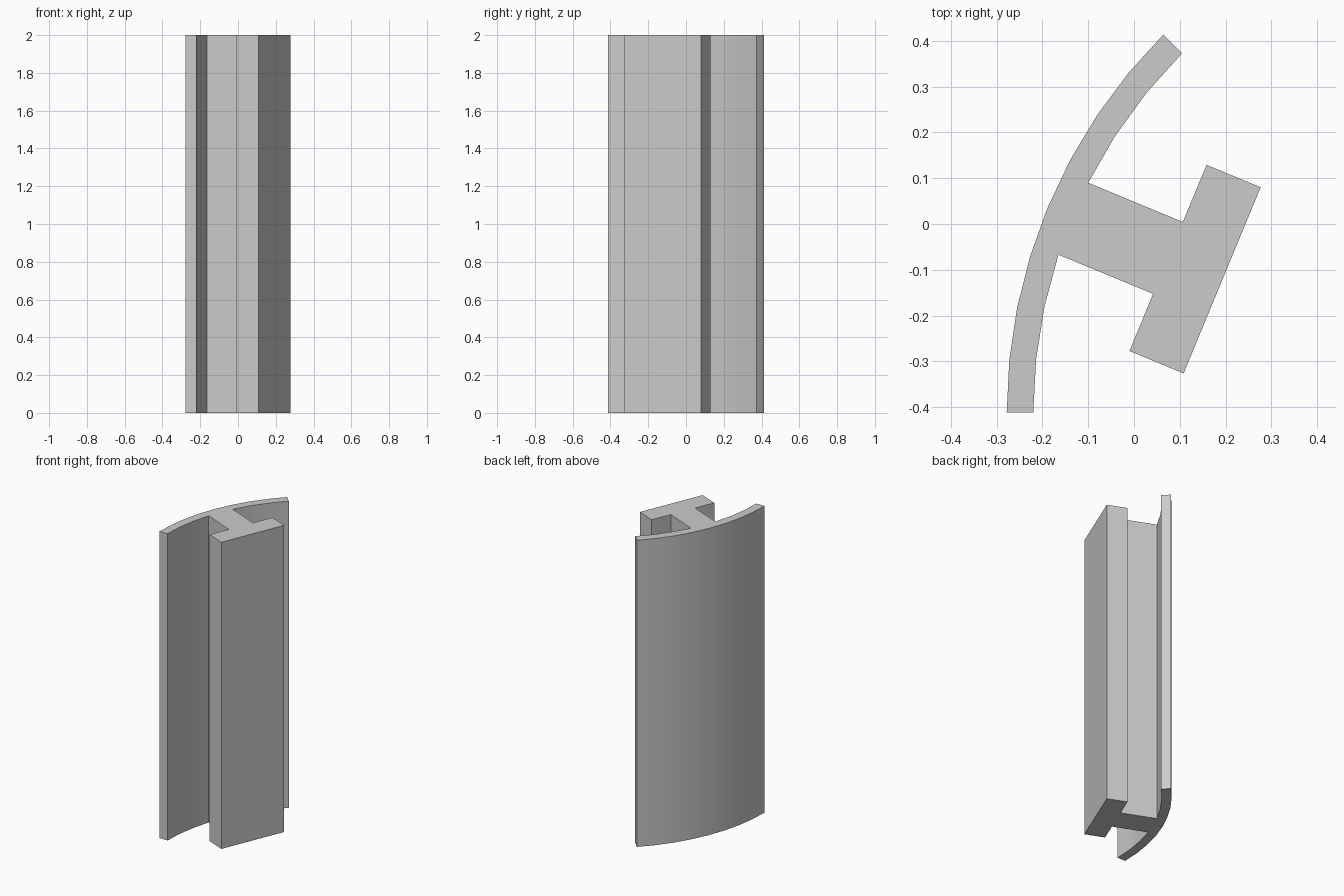
import bpy, bmesh
from math import sin, cos, asin, radians
from mathutils import Vector

cube = bpy.data.objects.get("Cube")
if cube:
    bpy.data.objects.remove(cube, do_unlink=True)

HEIGHT = 2.0
CENTRE = Vector((0.89, -0.412))      # centre of the curved flange
R_OUT, R_IN = 1.168, 1.11
SWEEP = radians(45)
MID = SWEEP / 2                      # direction of the web
WEB_HALF, HEAD_HALF = 0.085, 0.22
HEAD_BACK, HEAD_FRONT = 0.883, 0.755

radial = Vector((-cos(MID), sin(MID)))
tangent = Vector((sin(MID), cos(MID)))


def arc(radius, start, end, steps):
    angles = [start + (end - start) * i / steps for i in range(steps + 1)]
    return [CENTRE + radius * Vector((-cos(a), sin(a))) for a in angles]


def local(r, t):
    return CENTRE + radial * r + tangent * t


# Profile: curved flange, web and rectangular head in one outline
web_angle = asin(WEB_HALF / R_IN)
outline = arc(R_OUT, 0, SWEEP, 8)
outline += arc(R_IN, SWEEP, MID + web_angle, 3)
outline += [local(HEAD_BACK, WEB_HALF), local(HEAD_BACK, HEAD_HALF),
            local(HEAD_FRONT, HEAD_HALF), local(HEAD_FRONT, -HEAD_HALF),
            local(HEAD_BACK, -HEAD_HALF), local(HEAD_BACK, -WEB_HALF)]
outline += arc(R_IN, MID - web_angle, 0, 3)

# Extrude the profile upright
bm = bmesh.new()
base = bm.faces.new([bm.verts.new((p.x, p.y, 0)) for p in outline])
result = bmesh.ops.extrude_face_region(bm, geom=[base], use_keep_orig=True)
top = [v for v in result["geom"] if isinstance(v, bmesh.types.BMVert)]
bmesh.ops.translate(bm, verts=top, vec=(0, 0, HEIGHT))
bmesh.ops.recalc_face_normals(bm, faces=bm.faces)
mesh = bpy.data.meshes.new("extruded_rail")
bm.to_mesh(mesh)
bm.free()
rail = bpy.data.objects.new("extruded_rail", mesh)
bpy.context.collection.objects.link(rail)

# Plain grey material
grey = bpy.data.materials.new("light_grey")
grey.use_nodes = True
colour = (0.6, 0.6, 0.6, 1)
grey.diffuse_color = colour
grey.node_tree.nodes["Principled BSDF"].inputs["Base Color"].default_value = colour
mesh.materials.append(grey)

# Smooth the curved flange, keep the corners sharp
bpy.ops.object.select_all(action="DESELECT")
rail.select_set(True)
bpy.context.view_layer.objects.active = rail
bpy.ops.object.shade_smooth_by_angle(angle=radians(20))
